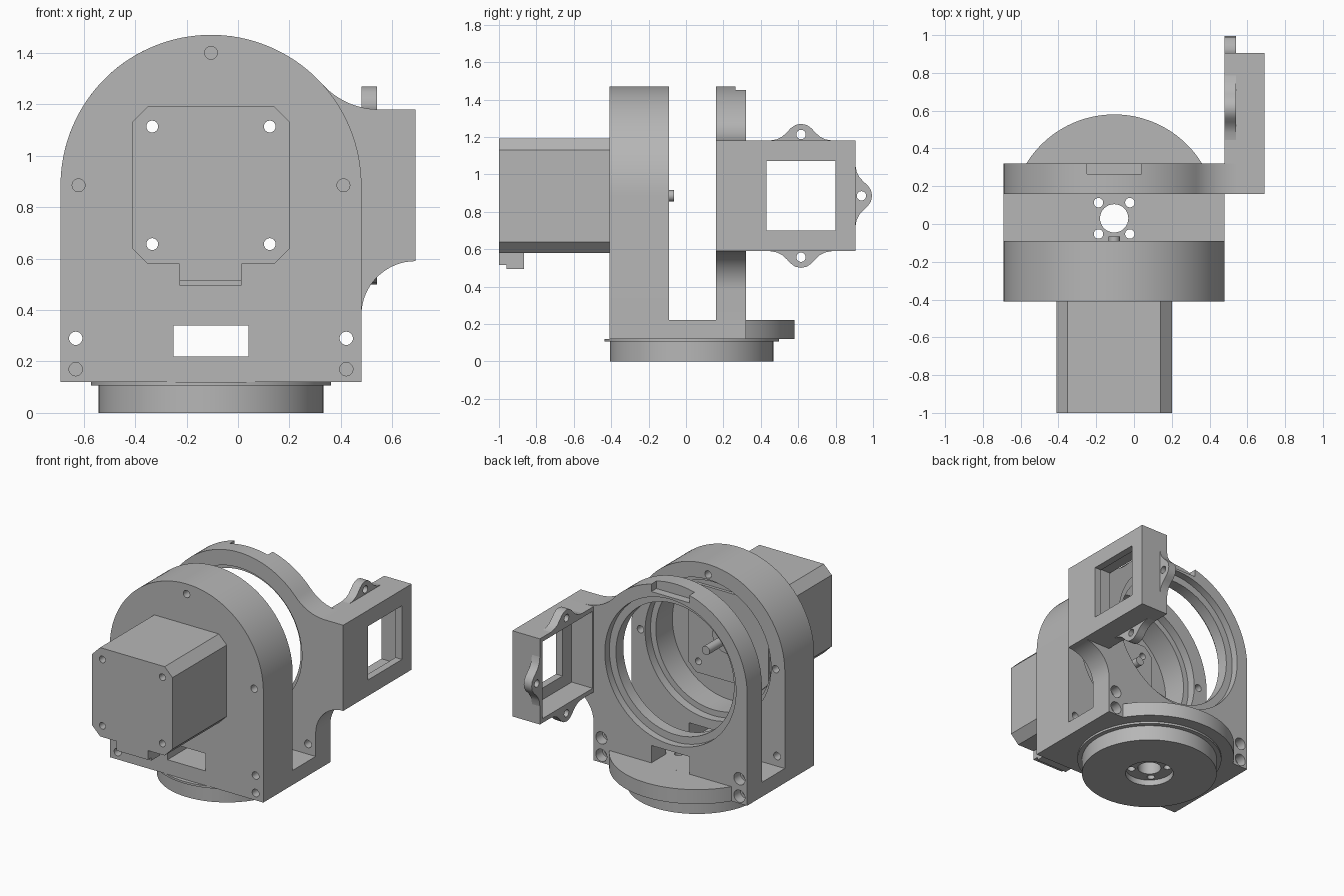
import bpy, bmesh, math
from math import cos, sin, radians

if "Cube" in bpy.data.objects:
    bpy.data.objects.remove(bpy.data.objects["Cube"], do_unlink=True)

grey = bpy.data.materials.new("machined grey")
grey.use_nodes = True
COLOUR = (0.47, 0.47, 0.47, 1)
grey.diffuse_color = COLOUR
grey.node_tree.nodes["Principled BSDF"].inputs["Base Color"].default_value = COLOUR

CX, CZ, R = -0.105, 0.885, 0.585    # arch centre and radius
TY = 0.03                           # turntable centre in y
LEFT, RIGHT = CX + R, CX - R


def arc(cx, cy, r, a, b, n=32):
    """Points along an arc, angles in degrees."""
    steps = [radians(a + (b - a) * i / n) for i in range(n + 1)]
    return [(cx + r * cos(t), cy + r * sin(t)) for t in steps]


def circle(cx, cy, r, n=64):
    return arc(cx, cy, r, 0, 360, n)[:-1]


def rect(x0, x1, y0, y1):
    return [(x0, y0), (x1, y0), (x1, y1), (x0, y1)]


def prism(name, points, axis, lo, hi):
    """Extrude a 2D profile along an axis."""
    place = {"x": lambda p, d: (d, p[0], p[1]),
             "y": lambda p, d: (p[0], d, p[1]),
             "z": lambda p, d: (p[0], p[1], d)}[axis]
    bm = bmesh.new()
    ends = [[bm.verts.new(place(p, d)) for p in points] for d in (lo, hi)]
    bm.faces.new(ends[0])
    bm.faces.new(ends[1])
    for i in range(len(points)):
        j = (i + 1) % len(points)
        bm.faces.new((ends[0][i], ends[0][j], ends[1][j], ends[1][i]))
    bmesh.ops.recalc_face_normals(bm, faces=bm.faces)
    mesh = bpy.data.meshes.new(name)
    bm.to_mesh(mesh)
    bm.free()
    mesh.materials.append(grey)
    obj = bpy.data.objects.new(name, mesh)
    bpy.context.collection.objects.link(obj)
    return obj


def cut(obj, cutters):
    """Subtract (points, axis, lo, hi) prisms and bake the result."""
    tools = []
    for c in cutters:
        tool = prism("cutter", *c)
        tool.hide_render = True
        mod = obj.modifiers.new("cut", "BOOLEAN")
        mod.operation, mod.solver, mod.object = "DIFFERENCE", "EXACT", tool
        tools.append(tool)
    bpy.context.view_layer.update()
    graph = bpy.context.evaluated_depsgraph_get()
    baked = bpy.data.meshes.new_from_object(obj.evaluated_get(graph))
    obj.modifiers.clear()
    obj.data = baked
    for tool in tools:
        bpy.data.objects.remove(tool, do_unlink=True)


# Shared holes
bolt_holes = [(circle(CX + s * 0.526, z, 0.026, 24), "y", -0.5, 0.4)
              for s in (-1, 1) for z in (0.17, 0.29)]
motor_holes = [(circle(CX + sx * 0.2285, CZ + sz * 0.2285, 0.023, 24), "y", -1.1, 0)
               for sx in (-1, 1) for sz in (-1, 1)]
window = (rect(CX - 0.145, CX + 0.145, 0.22, 0.34), "y", -0.5, 0.4)

# Arched front housing with stepped bore
drum = prism("front_housing", [(RIGHT, 0.12), (LEFT, 0.12)] + arc(CX, CZ, R, 0, 180, 64),
             "y", -0.41, -0.09)
rim_holes = [(circle(CX + 0.515 * cos(radians(a)), CZ + 0.515 * sin(radians(a)), 0.025, 24),
              "y", -0.5, 0) for a in (0, 90, 180)]
cut(drum, [(circle(CX, CZ, 0.48, 96), "y", -0.15, 0),
           (circle(CX, CZ, 0.44, 96), "y", -0.33, 0),
           window] + bolt_holes + motor_holes + rim_holes)

# Rear ring plate with filleted arm
tangent = math.degrees(math.atan2(0.595, 0.655))
ring = prism("rear_ring",
             [(RIGHT, 0.12), (LEFT, 0.12)]
             + arc(LEFT + 0.21, 0.38, 0.21, 180, 90, 16)
             + [(0.69, 1.18)]
             + arc(0.55, 1.48, 0.30, 270, 180 + tangent, 16)
             + arc(CX, CZ, R, tangent, 180, 48)[1:],
             "y", 0.16, 0.32)
counterbores = [(circle(CX + s * 0.526, z, 0.042, 24), "y", 0.25, 0.4)
                for s in (-1, 1) for z in (0.17, 0.29)]
cut(ring, [(circle(CX, CZ, 0.45, 96), "y", 0.1, 0.4),
           (circle(CX, CZ, 0.50, 96), "y", 0.27, 0.4),
           (circle(CX, CZ, 0.48, 96), "y", 0.1, 0.19),
           (rect(CX - 0.145, CX + 0.145, 1.40, 1.6), "y", 0.265, 0.4),
           window] + bolt_holes + counterbores)

# Base floor, rear ledge and turntable
axle_holes = [(circle(CX, TY, 0.075, 32), "z", -0.1, 0.3)]
axle_holes += [(circle(CX + sx * 0.083, TY + sy * 0.083, 0.025, 24), "z", -0.1, 0.3)
               for sx in (-1, 1) for sy in (-1, 1)]
floor = prism("base_floor", rect(RIGHT, LEFT, -0.09, 0.16), "z", 0.12, 0.22)
cut(floor, axle_holes)
prism("rear_ledge", arc(CX, 0.034, 0.546, 31.6, 148.4, 48), "z", 0.12, 0.22)
flange = prism("turntable_flange", circle(CX, TY, 0.467, 96), "z", 0.106, 0.12)
cut(flange, axle_holes)
turntable = prism("turntable", circle(CX, TY, 0.437, 96), "z", 0, 0.108)
cut(turntable, axle_holes + [(circle(CX, TY, 0.155, 48), "z", -0.1, 0.04)])

# Motor with chamfered corners, plug and shaft
H, C = 0.306, 0.246
octagon = [(-H, -C), (-C, -H), (C, -H), (H, -C), (H, C), (C, H), (-C, H), (-H, C)]
motor = prism("motor", [(CX + x, CZ + z) for x, z in octagon], "y", -1, -0.31)
cut(motor, motor_holes)
prism("motor_plug", [(-1, 0.59), (-1, 0.515), (-0.96, 0.515), (-0.96, 0.495),
                     (-0.865, 0.495), (-0.865, 0.59)], "x", CX - 0.122, CX + 0.118)
prism("motor_pilot", circle(CX, CZ, 0.11, 48), "y", -0.32, -0.295)
prism("motor_shaft", circle(CX, CZ, 0.03, 32), "y", -0.32, -0.065)

# Side bracket: open box with square window
bracket = prism("side_bracket", rect(0.32, 0.905, 0.59, 1.18), "x", LEFT, 0.69)
cut(bracket, [(rect(0.33, 0.875, 0.62, 1.15), "x", 0.4, 0.64),
              (rect(0.43, 0.80, 0.70, 1.07), "x", 0.4, 0.8)])

# Bracket ears
half = [(0.17, -0.01), (0.17, 0), (0.13, 0.007), (0.10, 0.022), (0.075, 0.045),
        (0.055, 0.067), (0.03, 0.084)]
ear = half + [(0, 0.09)] + [(-u, v) for u, v in reversed(half)]
sides = {"top_ear": lambda u, v: (0.615 + u, 1.18 + v),
         "bottom_ear": lambda u, v: (0.615 + u, 0.59 - v),
         "back_ear": lambda u, v: (0.905 + v, CZ + u)}
for name, place in sides.items():
    obj = prism(name, [place(u, v) for u, v in ear], "x", LEFT, 0.54)
    cut(obj, [(circle(*place(0, 0.033), 0.025, 24), "x", 0.4, 0.6)])

# Smooth curved walls, keep edges sharp
bpy.ops.object.select_all(action="DESELECT")
for obj in bpy.context.collection.objects:
    if obj.type == "MESH" and grey.name in obj.data.materials:
        obj.select_set(True)
        bpy.context.view_layer.objects.active = obj
bpy.ops.object.shade_smooth_by_angle(angle=radians(30))
